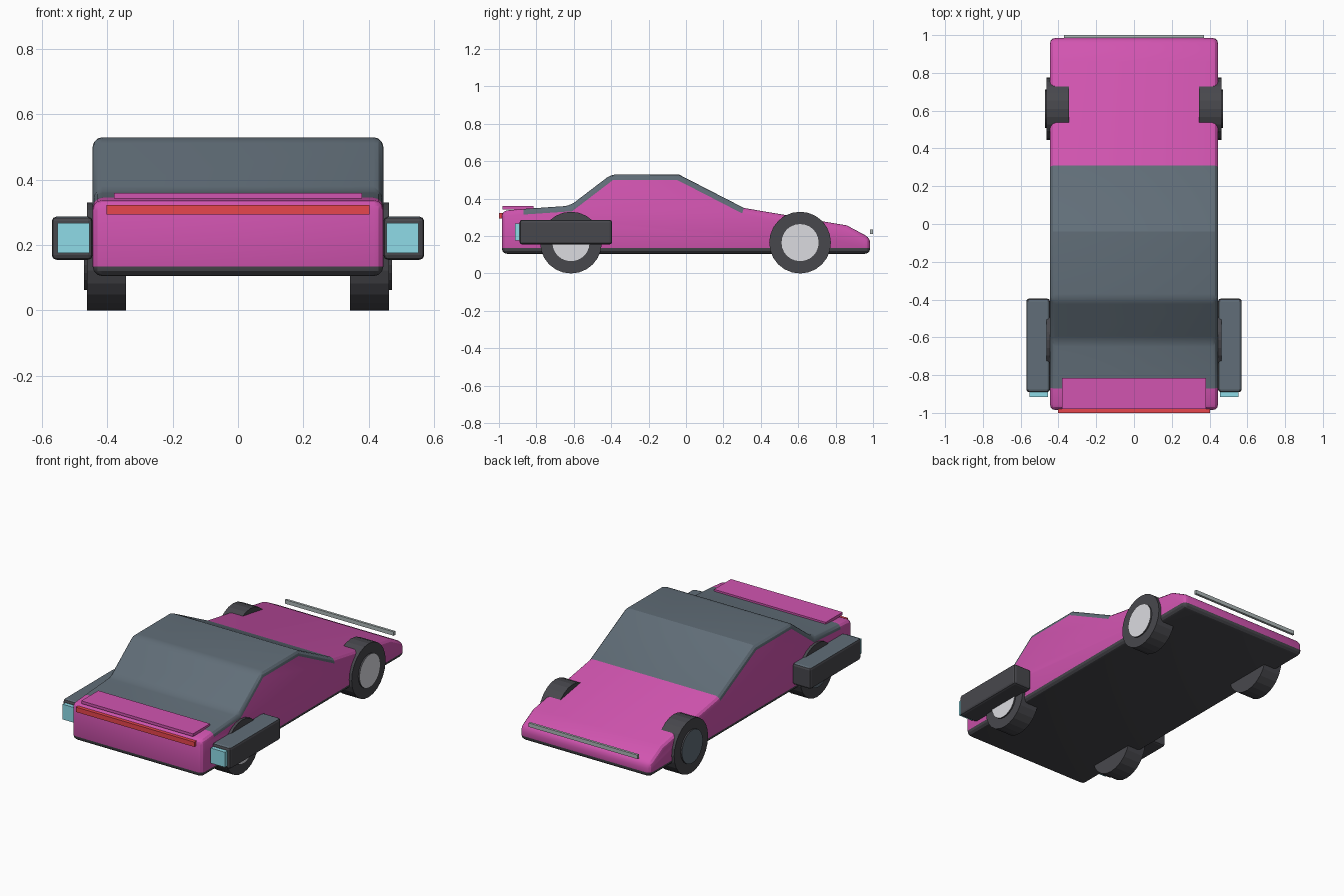
import bpy
import bmesh
import math
from mathutils import Matrix, Vector

if "Cube" in bpy.data.objects:
    bpy.data.objects.remove(bpy.data.objects["Cube"], do_unlink=True)


def material(name, *srgb):
    rgb = [((c + 0.055) / 1.055) ** 2.4 for c in srgb]
    m = bpy.data.materials.new(name)
    m.use_nodes = True
    m.diffuse_color = (*rgb, 1)
    m.node_tree.nodes["Principled BSDF"].inputs["Base Color"].default_value = (*rgb, 1)
    return m


PINK = material("pink paint", 0.82, 0.33, 0.69)
GLASS = material("slate glass", 0.38, 0.43, 0.47)
DARK = material("charcoal", 0.28, 0.28, 0.30)
HUB = material("light metal", 0.86, 0.86, 0.88)
TEAL = material("teal glow", 0.58, 0.89, 0.94)
RED = material("red lamp", 0.93, 0.28, 0.31)
BAR = material("grey lamp", 0.68, 0.72, 0.72)


def finish(name, bm, mats, rule=None, smooth=False):
    """Turn a bmesh into an object, colouring faces by a rule."""
    bmesh.ops.recalc_face_normals(bm, faces=bm.faces)
    bm.normal_update()
    if rule:
        for f in bm.faces:
            f.material_index = rule(f.normal, f.calc_center_median())
    mesh = bpy.data.meshes.new(name)
    bm.to_mesh(mesh)
    bm.free()
    for m in mats:
        mesh.materials.append(m)
    ob = bpy.data.objects.new(name, mesh)
    bpy.context.collection.objects.link(ob)
    if smooth:
        bpy.ops.object.select_all(action='DESELECT')
        ob.select_set(True)
        bpy.context.view_layer.objects.active = ob
        bpy.ops.object.shade_smooth_by_angle(angle=math.radians(25))
    return ob


def round_edges(bm, width, segments):
    edges = [e for e in bm.edges if e.calc_face_angle(0) > math.radians(30)]
    bmesh.ops.bevel(bm, geom=edges, offset=width, segments=segments,
                    profile=0.5, affect='EDGES', clamp_overlap=True)


def box(name, low, high, mats, bevel=0, rule=None):
    bm = bmesh.new()
    low, high = Vector(low), Vector(high)
    bmesh.ops.create_cube(bm, size=1, matrix=Matrix.Translation((low + high) / 2)
                          @ Matrix.Diagonal((*(high - low), 1)))
    if bevel:
        round_edges(bm, bevel, 2)
    return finish(name, bm, mats, rule)


def disc(name, x0, x1, y, z, radius, sides, mats, rule=None):
    bm = bmesh.new()
    place = Matrix.Translation(((x0 + x1) / 2, y, z)) @ Matrix.Rotation(math.pi / 2, 4, 'Y')
    bmesh.ops.create_cone(bm, cap_ends=True, segments=sides, radius1=radius,
                          radius2=radius, depth=abs(x1 - x0), matrix=place)
    return finish(name, bm, mats, rule)


# Body: side profile extruded across the width, then rounded
HALF = 0.445
GLASS_END, GLASS_START = -0.87, 0.31
profile = [(-0.985, 0.105), (-0.985, 0.335), (GLASS_END, 0.345), (-0.62, 0.362),
           (-0.40, 0.53), (-0.04, 0.53), (GLASS_START, 0.35), (0.86, 0.257),
           (0.985, 0.19), (0.985, 0.105)]
bm = bmesh.new()
side = bm.faces.new([bm.verts.new((-HALF, y, z)) for y, z in profile])
grown = bmesh.ops.extrude_face_region(bm, geom=[side])["geom"]
bmesh.ops.translate(bm, vec=(2 * HALF, 0, 0),
                    verts=[v for v in grown if isinstance(v, bmesh.types.BMVert)])
bmesh.ops.recalc_face_normals(bm, faces=bm.faces)
round_edges(bm, 0.03, 3)


def body_colour(n, c):
    if n.z < -0.15:
        return 2
    return 1 if n.z > 0.15 and GLASS_END < c.y < GLASS_START else 0


finish("body", bm, [PINK, GLASS, DARK], body_colour, smooth=True)

# Wheels and side pods, mirrored left and right
for s, label in ((1, "left"), (-1, "right")):
    for y, end in ((-0.615, "lamp_end"), (0.61, "nose_end")):
        disc(f"tyre_{end}_{label}", s * 0.343, s * 0.462, y, 0.165, 0.165, 24, [DARK])
        disc(f"hub_{end}_{label}", s * 0.455, s * 0.471, y, 0.165, 0.102, 24,
             [DARK, HUB if s > 0 else GLASS], lambda n, c: int(abs(n.x) > 0.9))

    xs = sorted((s * 0.445, s * 0.57))
    box(f"side_pod_{label}", (xs[0], -0.89, 0.155), (xs[1], -0.395, 0.287),
        [DARK, GLASS], 0.014, lambda n, c: int(n.z > 0.9))
    xs = sorted((s * 0.455, s * 0.552))
    box(f"pod_glow_{label}", (xs[0], -0.915, 0.175), (xs[1], -0.885, 0.268), [TEAL])

# Spoiler and lamp bars
box("spoiler", (-0.38, -0.98, 0.343), (0.38, -0.815, 0.36), [PINK])
box("red_lamp_bar", (-0.403, -1.0, 0.293), (0.403, -0.975, 0.323), [RED])
box("nose_lamp_bar", (-0.37, 0.985, 0.21), (0.37, 1.0, 0.234), [BAR])
